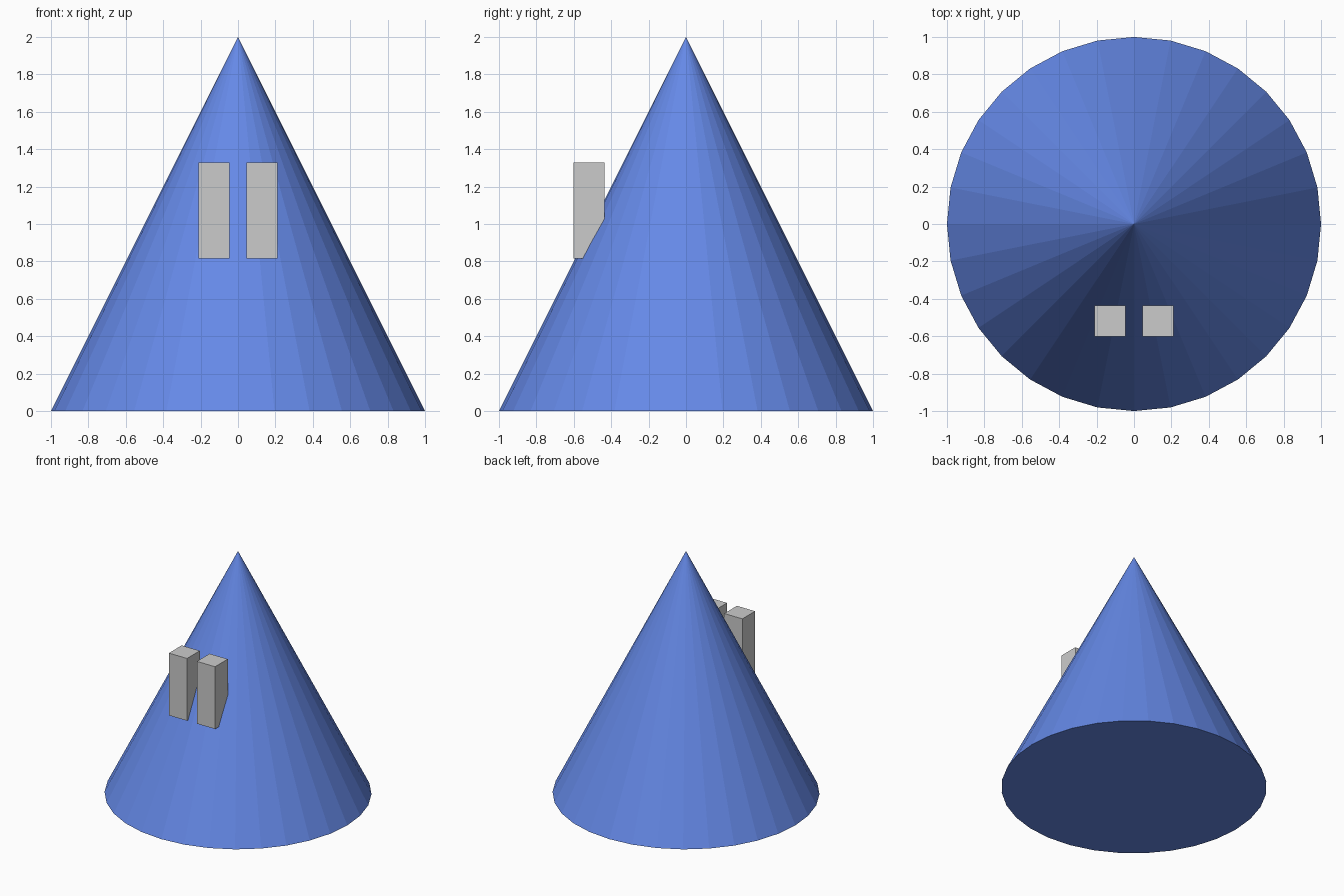
import bpy

if "Cube" in bpy.data.objects:
    bpy.data.objects.remove(bpy.data.objects["Cube"])

# Blue material for the cone
blue = bpy.data.materials.new("blue")
blue.diffuse_color = (0.13, 0.25, 0.8, 1.0)
blue.use_nodes = True
blue.node_tree.nodes["Principled BSDF"].inputs["Base Color"].default_value = blue.diffuse_color

# Low-poly cone body standing on the floor
bpy.ops.mesh.primitive_cone_add(vertices=32, radius1=1, radius2=0, depth=2,
                                location=(0, 0, 1))
body = bpy.context.object
body.name = "cone_body"
body.data.materials.append(blue)

# Pair of upright blocks sunk into the front slope
WIDTH, HEIGHT = 0.166, 0.515
for side, name in ((-1, "left_block"), (1, "right_block")):
    bpy.ops.mesh.primitive_cube_add(size=1, location=(side * 0.128, -0.518, 1.072))
    block = bpy.context.object
    block.name = name
    block.scale = (WIDTH, WIDTH, HEIGHT)
    bpy.ops.object.transform_apply(location=False, rotation=False, scale=True)
